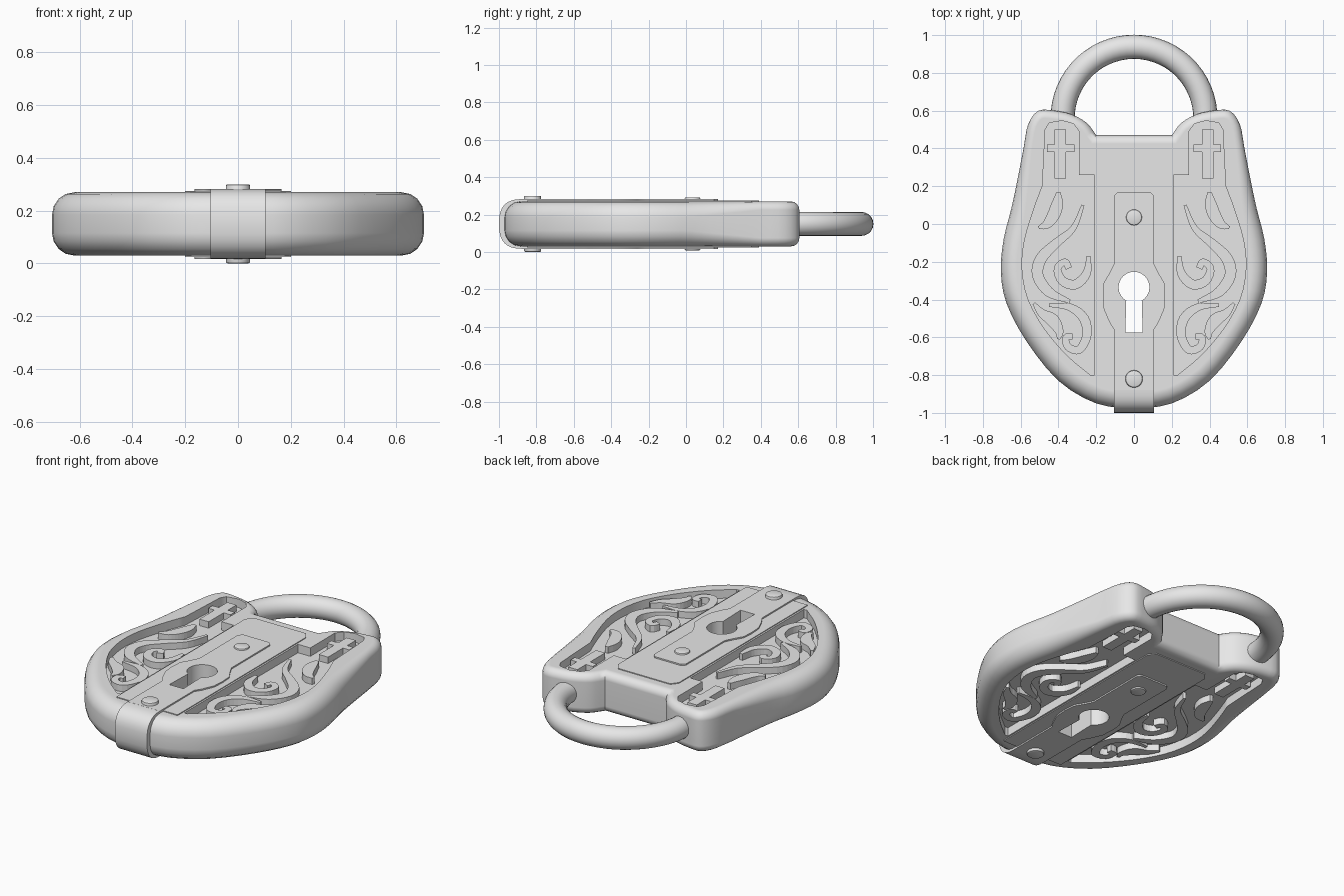
import bpy, bmesh, math
from mathutils import Vector, Matrix

cube = bpy.data.objects.get("Cube")
if cube:
    bpy.data.objects.remove(cube, do_unlink=True)

MID = 0.15          # height of the middle plane
HALF = 0.12         # half thickness of the case

metal = bpy.data.materials.new("plain_grey_metal")
metal.use_nodes = True
metal.diffuse_color = (0.8, 0.8, 0.8, 1)
metal.node_tree.nodes["Principled BSDF"].inputs["Base Color"].default_value = (0.8, 0.8, 0.8, 1)


def make(name, bm):
    bmesh.ops.recalc_face_normals(bm, faces=bm.faces[:])
    mesh = bpy.data.meshes.new(name)
    bm.to_mesh(mesh)
    bm.free()
    mesh.materials.append(metal)
    obj = bpy.data.objects.new(name, mesh)
    bpy.context.collection.objects.link(obj)
    return obj


def activate(obj):
    bpy.ops.object.select_all(action='DESELECT')
    obj.select_set(True)
    bpy.context.view_layer.objects.active = obj


def smooth(obj, angle=35):
    activate(obj)
    bpy.ops.object.shade_smooth_by_angle(angle=math.radians(angle))


def carve(obj, cutter):
    mod = obj.modifiers.new("cut", 'BOOLEAN')
    mod.operation = 'DIFFERENCE'
    mod.solver = 'EXACT'
    mod.object = cutter
    activate(obj)
    bpy.ops.object.modifier_apply(modifier=mod.name)


def spline(pts, steps=3):
    """Smooth path through the points."""
    p = [Vector(q) for q in pts]
    p = [2 * p[0] - p[1]] + p + [2 * p[-1] - p[-2]]
    out = []
    for a, b, c, d in zip(p, p[1:], p[2:], p[3:]):
        for i in range(steps):
            t = i / steps
            out.append(0.5 * (2 * b + (c - a) * t + (2 * a - 5 * b + 4 * c - d) * t ** 2
                              + (3 * b - a - 3 * c + d) * t ** 3))
    return out + [p[-2]]


def prisms(name, shapes):
    """Solid slabs, each from an outline and two heights."""
    bm = bmesh.new()
    for pts, z0, z1 in shapes:
        low = [bm.verts.new((p[0], p[1], z0)) for p in pts]
        top = [bm.verts.new((p[0], p[1], z1)) for p in pts]
        bm.faces.new(low)
        bm.faces.new(top)
        for i in range(len(pts)):
            bm.faces.new((low[i - 1], low[i], top[i], top[i - 1]))
    return make(name, bm)


def mirrored(half):
    return [tuple(p) for p in half] + [(-p[0], p[1]) for p in reversed(half) if p[0] > 0.001]


def four_ways(outlines, near, far):
    """Repeat outlines left and right, on the upper and lower faces."""
    return [([(s * p[0], p[1]) for p in pts], MID + v * near, MID + v * far)
            for pts in outlines for s in (1, -1) for v in (1, -1)]


# Case: rounded loft of the outline
side = spline([(0, -.98), (.2, -.95), (.4, -.83), (.57, -.62), (.675, -.42), (.705, -.25),
               (.69, -.08), (.65, .08), (.62, .22), (.585, .4), (.56, .53), (.505, .6),
               (.42, .6), (.33, .58), (.25, .535), (.2, .47)])
outline = [Vector(p) for p in mirrored(side)]


def rounding(y):
    return 0.085 - 0.04 * min(1, max(0, y / 0.4))


def inset_direction(i):
    a, b, c = outline[i - 1], outline[i], outline[(i + 1) % len(outline)]
    e, f = (b - a).normalized(), (c - b).normalized()
    n, m = Vector((-e.y, e.x)), Vector((-f.y, f.x))
    return (n + m) / max(0.6, 1 + n.dot(m))


bm = bmesh.new()
rings = []
for sign, angles in ((-1, (90, 67, 45, 22, 0)), (1, (0, 22, 45, 67, 90))):
    for deg in angles:
        a = math.radians(deg)
        ring = []
        for i, p in enumerate(outline):
            r = rounding(p.y)
            q = p + inset_direction(i) * r * (1 - math.cos(a))
            ring.append(bm.verts.new((q.x, q.y, MID + sign * (HALF - r + r * math.sin(a)))))
        rings.append(ring)
for low, top in zip(rings, rings[1:]):
    for i in range(len(low)):
        bm.faces.new((low[i - 1], low[i], top[i], top[i - 1]))
bm.faces.new(rings[0])
bm.faces.new(rings[-1])
case = make("lock_case", bm)

# Sunken side panels
panel = [(.21, -.8), (.21, .26), (.29, .26), (.29, .49), (.32, .53), (.38, .547), (.45, .535),
         (.47, .5)] + spline([(.485, .2), (.53, .08), (.58, -.09), (.592, -.24), (.56, -.4),
                              (.47, -.56), (.35, -.7), (.23, -.8)])
panel_cutter = prisms("panel_cutter", four_ways([panel], 0.07, 0.2))
carve(case, panel_cutter)

# Raised centre plate, on both faces
centre = prisms("centre_plate", [(mirrored([(.2, -.85), (.2, .35), (.17, .39)]),
                                  MID - HALF - .005, MID + HALF + .005)])

# Keyhole plate
plate = prisms("keyhole_plate", [(mirrored(
    [(.105, -.88), (.105, -.56), (.13, -.52), (.16, -.45), (.165, -.38), (.16, -.31),
     (.13, -.26), (.105, -.21), (.105, .15), (.085, .17)]), MID - .133, MID + .133)])

# Keyhole through the whole lock
bow = [(.082 * math.sin(math.radians(d)), -.335 - .082 * math.cos(math.radians(d)))
       for d in range(30, 181, 15)]
key_cutter = prisms("keyhole_cutter", [(mirrored([(.046, -.575)] + bow), -.2, .5)])
for part in (case, centre, plate):
    carve(part, key_cutter)
for cutter in (panel_cutter, key_cutter):
    bpy.data.objects.remove(cutter, do_unlink=True)
for part in (case, centre, plate):
    smooth(part)
    weighted = part.modifiers.new("even_shading", 'WEIGHTED_NORMAL')
    weighted.keep_sharp = True

# Strap folded round the bottom edge
bm = bmesh.new()
section = [(-.84, MID - .133)]
for k in range(-8, 9):
    a = math.pi / 2 * k / 8
    s = math.copysign(abs(math.sin(a)) ** .75, a)
    section.append((-.87 - .13 * max(0, math.cos(a)) ** .75, MID + .133 * s))
section.append((-.84, MID + .133))
ends = [[bm.verts.new((x, y, z)) for y, z in section] for x in (-.105, .105)]
for e in ends:
    bm.faces.new(e)
for i in range(len(section)):
    bm.faces.new((ends[0][i - 1], ends[0][i], ends[1][i], ends[1][i - 1]))
smooth(make("bottom_strap", bm))

# Rivets
for name, y, radius, reach in (("upper_rivet", .035, .042, .142), ("lower_rivet", -.82, .046, .15)):
    bm = bmesh.new()
    bmesh.ops.create_cone(bm, cap_ends=True, segments=20, radius1=radius, radius2=radius,
                          depth=2 * reach, matrix=Matrix.Translation((0, y, MID)))
    rims = [e for e in bm.edges if abs(e.verts[0].co.z - e.verts[1].co.z) < .01]
    bmesh.ops.bevel(bm, geom=rims, offset=.007, segments=2, affect='EDGES', profile=.5)
    smooth(make(name, bm))

# Shackle: part turn of a round bar
bm = bmesh.new()
lean = math.radians(20)
pivot = Vector((0, .56, MID))
place = (Matrix.Translation(pivot) @ Matrix.Rotation(-lean, 4, 'Z')
         @ Matrix.Translation((.378, 0, 0)) @ Matrix.Rotation(math.pi / 2, 4, 'X'))
bmesh.ops.create_circle(bm, segments=20, radius=.064, matrix=place)
bmesh.ops.spin(bm, geom=bm.edges[:], cent=pivot, axis=(0, 0, 1),
               angle=math.pi + 2 * lean, steps=36)
smooth(make("shackle", bm), 60)


# Scroll ornaments in the panels
def ribbon(pts):
    """Outline of a tapering stroke through (x, y, half width)."""
    path = spline(pts, 4)
    left, right = [], []
    for i, p in enumerate(path):
        t = (path[min(i + 1, len(path) - 1)] - path[max(i - 1, 0)]).xy.normalized()
        n = Vector((-t.y, t.x)) * max(p.z, .006)
        left.append(p.xy + n)
        right.append(p.xy - n)
    return left + right[::-1]


strokes = [
    # upper leaf
    [(.4, .17, .01), (.405, .11, .03), (.425, .05, .033), (.46, .0, .025), (.505, -.02, .008)],
    # long vine
    [(.27, .1, .008), (.32, -.02, .016), (.41, -.1, .024), (.49, -.18, .03), (.51, -.27, .03),
     (.45, -.36, .026), (.34, -.41, .01)],
    # middle curl
    [(.24, -.17, .01), (.25, -.26, .022), (.31, -.32, .026), (.38, -.3, .024),
     (.405, -.235, .02), (.365, -.2, .018), (.345, -.235, .018)],
    # lower curl
    [(.45, -.43, .008), (.34, -.44, .02), (.265, -.5, .026), (.25, -.59, .024),
     (.29, -.665, .022), (.35, -.65, .02), (.36, -.6, .018), (.325, -.595, .016)],
    # lower leaf
    [(.53, -.42, .008), (.49, -.47, .022), (.43, -.51, .034), (.395, -.57, .022), (.4, -.61, .008)],
]
cross = [(.36, .24), (.42, .24), (.42, .38), (.46, .38), (.46, .42), (.42, .42), (.42, .5),
         (.36, .5), (.36, .42), (.315, .42), (.315, .38), (.36, .38)]
prisms("scroll_ornaments", four_ways([ribbon(s) for s in strokes] + [cross], .06, .108))
